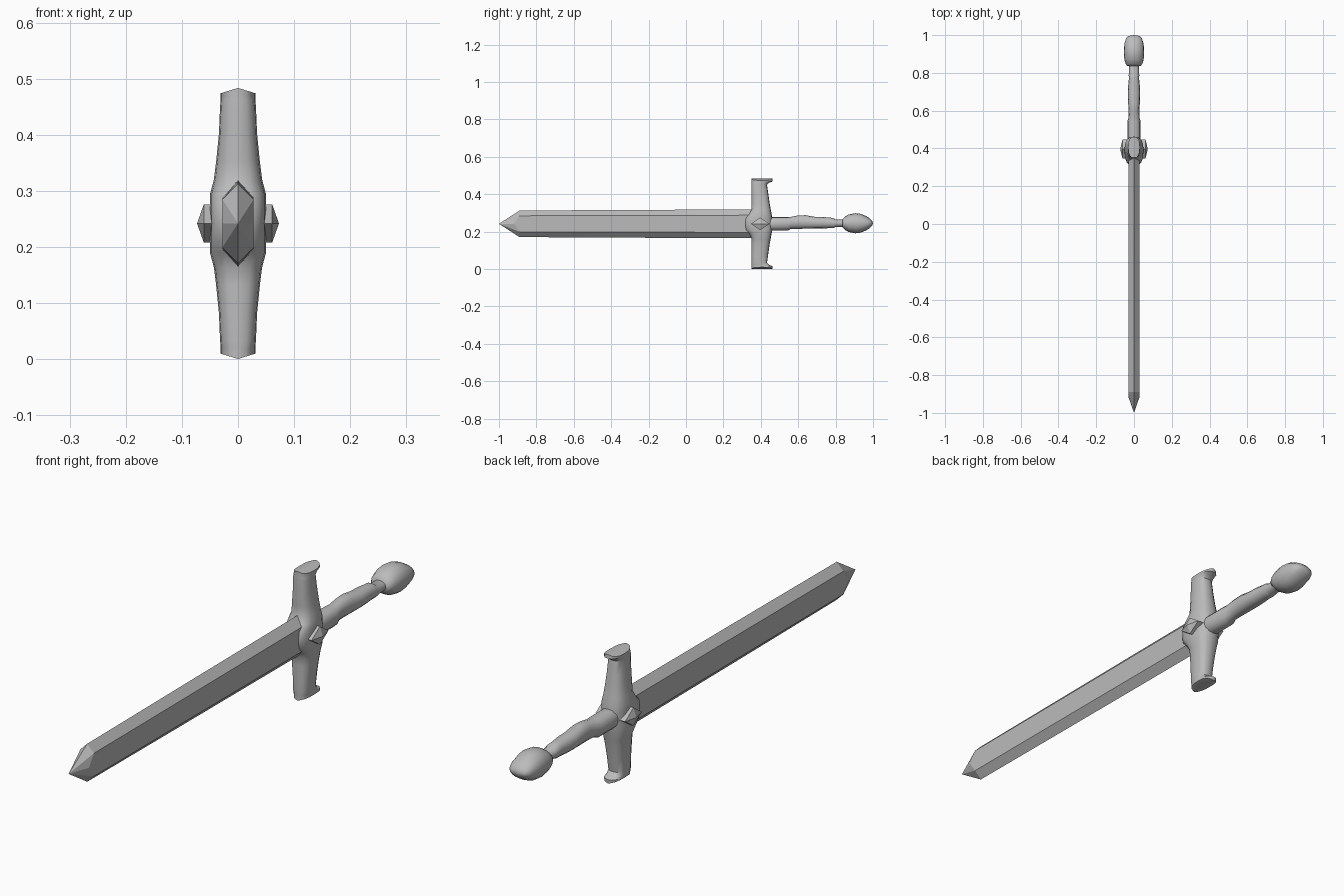
import bpy, bmesh, math

cube = bpy.data.objects.get("Cube")
if cube:
    bpy.data.objects.remove(cube, do_unlink=True)

MID = 0.242  # height of the sword's long axis

steel = bpy.data.materials.new("plain grey")
steel.use_nodes = True
GREY = (0.5, 0.5, 0.5, 1)
steel.diffuse_color = GREY
bsdf = next(n for n in steel.node_tree.nodes if n.type == 'BSDF_PRINCIPLED')
bsdf.inputs["Base Color"].default_value = GREY


def rounded(n, hu, hv, e=2.0, cu=0.0, cv=0.0):
    """Superellipse section: half sizes hu, hv, squareness e, centre cu, cv."""
    pts = []
    for i in range(n):
        a = 2 * math.pi * i / n
        c, s = math.cos(a), math.sin(a)
        c, s = (0 if abs(k) < 1e-6 else k for k in (c, s))
        pts.append((cu + hu * math.copysign(abs(c) ** (2 / e), c),
                    cv + hv * math.copysign(abs(s) ** (2 / e), s)))
    return pts


def loft(name, rings, start, end, angle=35):
    """Skin rings of 3D points and close both ends with fans to a tip point."""
    bm = bmesh.new()
    loops = [[bm.verts.new(p) for p in r] for r in rings]
    n = len(loops[0])
    for a, b in zip(loops, loops[1:]):
        for i in range(n):
            j = (i + 1) % n
            bm.faces.new((a[i], a[j], b[j], b[i]))
    for loop, tip in ((loops[0], start), (loops[-1], end)):
        v = bm.verts.new(tip)
        for i in range(n):
            bm.faces.new((loop[i], loop[(i + 1) % n], v))
    bmesh.ops.recalc_face_normals(bm, faces=bm.faces)
    me = bpy.data.meshes.new(name)
    bm.to_mesh(me)
    bm.free()
    ob = bpy.data.objects.new(name, me)
    bpy.context.collection.objects.link(ob)
    me.materials.append(steel)
    bpy.ops.object.select_all(action='DESELECT')
    ob.select_set(True)
    bpy.context.view_layer.objects.active = ob
    if angle:
        bpy.ops.object.shade_smooth_by_angle(angle=math.radians(angle))
    return ob


# Blade: ridged edges above and below, flat flanks, pointed tip
def blade_ring(y, half, flank, y_side):
    w = 0.028
    section = [(0, half, y), (w, flank, y), (w, 0, y_side), (w, -flank, y),
               (0, -half, y), (-w, -flank, y), (-w, 0, y_side), (-w, flank, y)]
    return [(x, yy, MID + z) for x, z, yy in section]


loft("blade",
     [blade_ring(-0.89, 0.071, 0.043, -0.92),
      blade_ring(-0.34, 0.074, 0.044, -0.34),
      blade_ring(0.36, 0.077, 0.046, 0.36)],
     (0, -1.0, MID), (0, 0.36, MID), 22)

# Guard: offset from the middle, front y, back y, half thickness
half_guard = [
    (0.000, 0.308, 0.464, 0.050),
    (0.030, 0.312, 0.462, 0.050),
    (0.052, 0.335, 0.458, 0.050),
    (0.078, 0.350, 0.453, 0.043),
    (0.110, 0.350, 0.447, 0.039),
    (0.160, 0.350, 0.440, 0.034),
    (0.208, 0.350, 0.433, 0.032),
    (0.220, 0.350, 0.445, 0.031),
    (0.226, 0.350, 0.463, 0.031),
    (0.232, 0.350, 0.462, 0.031),
]
profile = [(-d, f, b, w) for d, f, b, w in reversed(half_guard[1:])] + half_guard
rings = []
for d, front, back, w in profile:
    section = rounded(16, w, (back - front) / 2, 2.6, 0, (front + back) / 2)
    # the end rings rise to a shallow ridge along the middle
    ridge = math.copysign(0.0095, d) if abs(d) > 0.23 else 0
    rings.append([(x, y, MID + d + ridge * (1 - abs(x) / w)) for x, y in section])
loft("guard", rings, (0, 0.406, MID - 0.2415), (0, 0.406, MID + 0.2415), 40)

# Diamond gems on both sides of the guard
for side, label in ((1, "left"), (-1, "right")):
    diamond = [(0.05, 0), (0, 0.034), (-0.05, 0), (0, -0.034)]
    rings = [[(side * x, 0.397 + u, MID + v) for u, v in diamond]
             for x in (0.035, 0.061)]
    loft("gem_" + label, rings, (side * 0.035, 0.397, MID),
         (side * 0.073, 0.397, MID), 0)

# Grip: y, half width, half height, height offset of each wrapped bulge
grip = [
    (0.450, 0.035, 0.037, 0.000), (0.545, 0.035, 0.037, 0.000),
    (0.560, 0.030, 0.032, 0.005), (0.600, 0.028, 0.036, 0.009),
    (0.640, 0.031, 0.036, 0.010), (0.690, 0.033, 0.031, 0.006),
    (0.730, 0.031, 0.031, 0.006), (0.770, 0.027, 0.028, 0.005),
    (0.788, 0.028, 0.027, 0.004), (0.800, 0.027, 0.020, 0.003),
    (0.850, 0.025, 0.019, 0.003),
]
loft("grip",
     [[(x, y, z) for x, z in rounded(12, w, h, 2.2, 0, MID + o)]
      for y, w, h, o in grip],
     (0, 0.45, MID), (0, 0.85, MID), 40)

# Pommel: egg from the side, rounded box from above
pommel = [
    (0.836, 0.036, 0.020), (0.848, 0.044, 0.034), (0.870, 0.051, 0.047),
    (0.905, 0.054, 0.054), (0.935, 0.053, 0.050), (0.962, 0.049, 0.039),
    (0.983, 0.042, 0.026), (0.995, 0.030, 0.013),
]
loft("pommel",
     [[(x, y, z) for x, z in rounded(16, w, h, 2.1, 0, MID + 0.003)]
      for y, w, h in pommel],
     (0, 0.834, MID + 0.003), (0, 1.0, MID + 0.003), 60)
